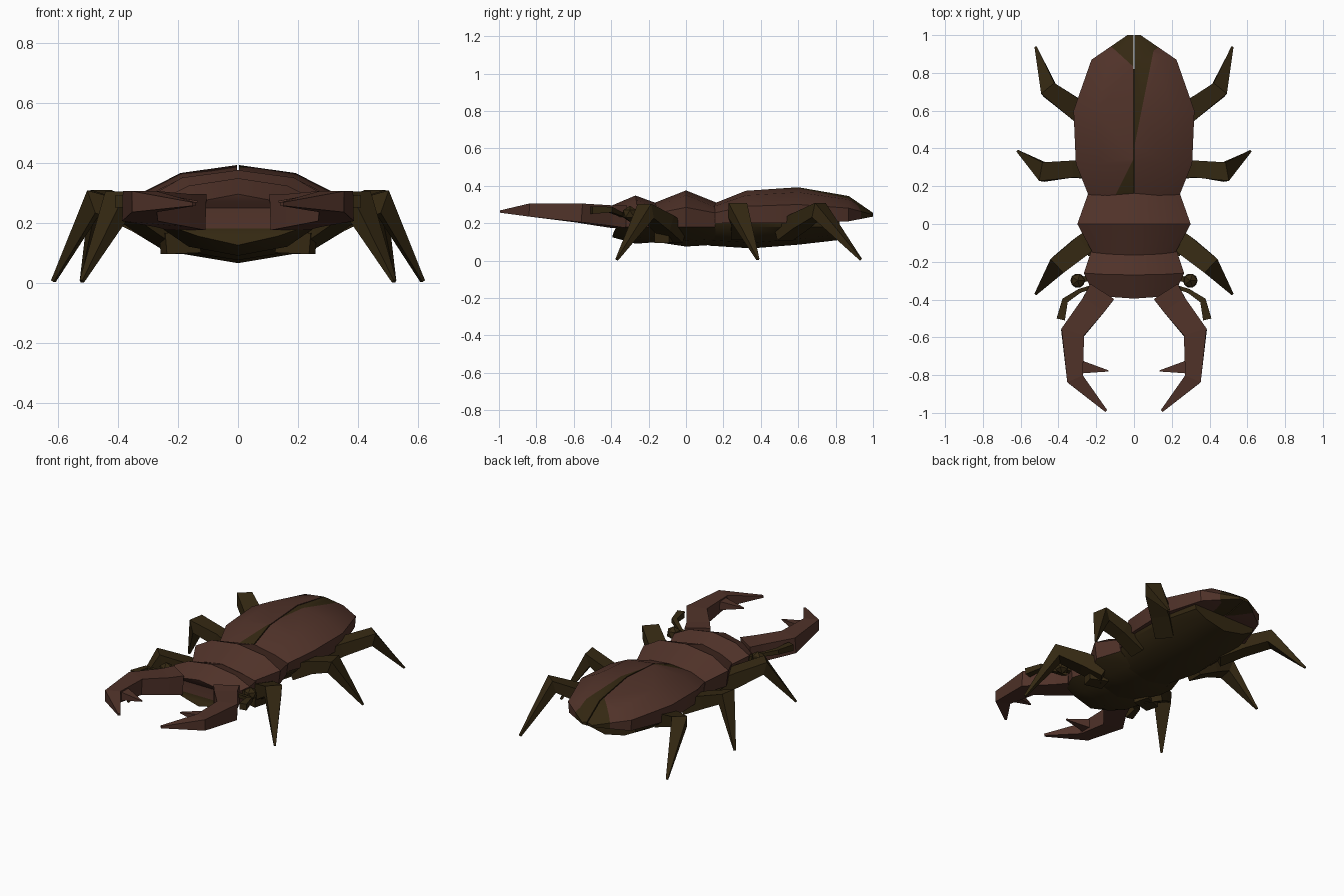
import bpy, bmesh
from mathutils import Vector

if "Cube" in bpy.data.objects:
    bpy.data.objects.remove(bpy.data.objects["Cube"])


def material(name, rgb):
    m = bpy.data.materials.new(name)
    m.diffuse_color = (*rgb, 1)
    m.use_nodes = True
    m.node_tree.nodes["Principled BSDF"].inputs["Base Color"].default_value = m.diffuse_color
    return m


BROWN = material("shell brown", (0.080, 0.032, 0.022))
OLIVE = material("dark olive", (0.034, 0.021, 0.006))


def finish(bm, name, mats, smooth=0.0):
    bmesh.ops.recalc_face_normals(bm, faces=bm.faces)
    me = bpy.data.meshes.new(name)
    bm.to_mesh(me)
    bm.free()
    for m in mats:
        me.materials.append(m)
    ob = bpy.data.objects.new(name, me)
    bpy.context.collection.objects.link(ob)
    if smooth:
        me.shade_smooth()
        me.set_sharp_from_angle(angle=smooth)
    return ob


def bridge(bm, rings):
    """Skin a list of closed vertex rings; returns nothing, caps left open."""
    for a, b in zip(rings, rings[1:]):
        n = len(a)
        for i in range(n):
            f = bm.faces.new((a[i], a[(i + 1) % n], b[(i + 1) % n], b[i]))
            f.material_index = i


def segment(name, stations, mats, brown_levels):
    """Body segment; stations are (y, half width, top z, bottom z, bow)."""
    bm = bmesh.new()
    rings = []
    for y, w, zt, zb, bow in stations:
        half = [(0, zt), (0.62, zt - 0.025), (1, 0.21 + (zt - 0.21) * 0.45),
                (0.95, 0.18), (0.62, zb + 0.03), (0, zb)]
        pts = half + [(-u, z) for u, z in half[-2:0:-1]]
        rings.append([bm.verts.new((u * w, y + bow * (1 - u * u), z)) for u, z in pts])
    bridge(bm, rings)
    # end caps as horizontal strips, so the colour break runs across them
    for r in (rings[0], rings[-1]):
        for i in range(5):
            loop = [r[i], r[i + 1], r[(9 - i) % 10], r[(10 - i) % 10]]
            f = bm.faces.new(list(dict.fromkeys(loop)))
            f.material_index = i
    # upper strips take the shell colour, lower strips the belly colour
    for f in bm.faces:
        level = min(f.material_index, 9 - f.material_index)
        level = f.material_index if f.material_index < 5 else level
        f.material_index = 0 if level < brown_levels else 1
    return finish(bm, name, mats, 0.6)


def limb(name, path, mat):
    """Four sided tapered bar; path points are (x, y, z, width, height)."""
    bm = bmesh.new()
    P = [Vector(p[:3]) for p in path]
    rings = []
    for i, p in enumerate(path):
        d1 = (P[i] - P[i - 1]).normalized() if i else Vector()
        d2 = (P[i + 1] - P[i]).normalized() if i + 1 < len(P) else Vector()
        t = (d1 + d2).normalized()
        s = t.cross(Vector((0, 0, 1))).normalized()
        u = s.cross(t)
        rings.append([bm.verts.new(P[i] + s * a * p[3] / 2 + u * b * p[4] / 2)
                      for a, b in ((-1, -1), (1, -1), (1, 1), (-1, 1))])
    bridge(bm, rings)
    bm.faces.new(rings[0])
    bm.faces.new(rings[-1])
    for f in bm.faces:
        f.material_index = 0
    return finish(bm, name, [mat])


# --- body ---
segment("abdomen", [(0.12, 0.23, 0.25, 0.08, 0), (0.35, 0.29, 0.26, 0.065, 0),
                    (0.60, 0.285, 0.26, 0.085, 0), (0.82, 0.225, 0.25, 0.11, 0)],
        [BROWN, OLIVE], 0)
segment("thorax", [(-0.15, 0.22, 0.31, 0.10, -0.015), (0.0, 0.30, 0.375, 0.075, 0),
                   (0.155, 0.245, 0.31, 0.085, 0.008)], [BROWN, OLIVE], 3)
segment("head", [(-0.37, 0.215, 0.295, 0.125, -0.025), (-0.26, 0.265, 0.348, 0.09, -0.01),
                 (-0.14, 0.225, 0.30, 0.10, 0)], [BROWN, OLIVE], 3)

# --- wing cases: two closed halves with a thin seam ---
CASE = [(0.15, 0.24, 0.305, 0.20), (0.32, 0.308, 0.373, 0.20), (0.60, 0.32, 0.392, 0.20),
        (0.87, 0.225, 0.345, 0.21), (1.0, 0.035, 0.255, 0.235)]
# olive patches: each is the side of a line (point, normal) where the normal points
PATCHES = {1: [((0.0, 0.40), (-0.40, 0.08)), ((0.05, 0.88), (-0.07, 0.10))],
           -1: [((0.0, 0.35), (0.20, -0.10)), ((0.0, 0.83), (0.10, 0.11))]}
for side, label in ((1, "right"), (-1, "left")):
    bm = bmesh.new()
    rings = []
    for y, w, zt, zb in CASE:
        h = zt - zb
        pts = [(0.003, zt), (0.6 * w, zt - 0.14 * h), (w, zb + 0.52 * h),
               (0.97 * w, zb), (0.003, zb)]
        rings.append([bm.verts.new((side * x, y, z)) for x, z in pts])
    bridge(bm, rings)
    bm.faces.new(rings[0])
    bm.faces.new(rings[-1])
    for co, no in PATCHES[side]:
        bmesh.ops.bisect_plane(bm, geom=bm.verts[:] + bm.edges[:] + bm.faces[:],
                               plane_co=(*co, 0), plane_no=(*no, 0))
    for f in bm.faces:
        c = f.calc_center_median()
        f.material_index = int(any((c.x - co[0]) * no[0] + (c.y - co[1]) * no[1] > 0
                                   for co, no in PATCHES[side]))
    finish(bm, label + "_wing_case", [BROWN, OLIVE], 0.6)

# --- paired parts ---
LEGS = {"front": [(0.18, -0.05, 0.14, 0.11, 0.10), (0.28, -0.12, 0.20, 0.11, 0.09),
                  (0.40, -0.215, 0.265, 0.10, 0.08), (0.52, -0.37, 0.005, 0.012, 0.012)],
        "middle": [(0.20, 0.29, 0.15, 0.10, 0.09), (0.34, 0.29, 0.22, 0.09, 0.08),
                   (0.48, 0.275, 0.27, 0.10, 0.08), (0.615, 0.385, 0.005, 0.012, 0.012)],
        "rear": [(0.20, 0.52, 0.15, 0.11, 0.09), (0.31, 0.61, 0.21, 0.11, 0.08),
                 (0.45, 0.71, 0.27, 0.09, 0.08), (0.52, 0.935, 0.005, 0.012, 0.012)]}
JAW = [(0.17, -0.36, 0.235, 0.15, 0.12), (0.215, -0.43, 0.24, 0.135, 0.11),
       (0.325, -0.575, 0.255, 0.125, 0.10), (0.312, -0.82, 0.27, 0.09, 0.07),
       (0.147, -0.99, 0.262, 0.014, 0.012)]
TOOTH = [(0.30, -0.755, 0.27, 0.08, 0.06), (0.26, -0.76, 0.27, 0.06, 0.05),
         (0.135, -0.778, 0.27, 0.006, 0.006)]
FEELER = [(0.23, -0.335, 0.24, 0.02, 0.02), (0.29, -0.355, 0.25, 0.022, 0.022),
          (0.365, -0.405, 0.272, 0.032, 0.03), (0.388, -0.505, 0.27, 0.045, 0.04)]
for side, label in ((1, "right"), (-1, "left")):
    def flip(path):
        return [(side * p[0], *p[1:]) for p in path]
    for place, path in LEGS.items():
        limb(f"{label}_{place}_leg", flip(path), OLIVE)
    # hip stub beneath the front leg
    limb(f"{label}_hip", flip([(0.14, -0.10, 0.14, 0.10, 0.08),
                               (0.25, -0.13, 0.13, 0.08, 0.07)]), OLIVE)
    limb(label + "_jaw", flip(JAW), BROWN)
    limb(label + "_jaw_tooth", flip(TOOTH), BROWN)
    limb(label + "_feeler", flip(FEELER), OLIVE)
    # faceted eye and its stalk
    bm = bmesh.new()
    bmesh.ops.create_icosphere(bm, subdivisions=1, radius=0.043)
    bmesh.ops.translate(bm, verts=bm.verts, vec=(side * 0.298, -0.30, 0.25))
    finish(bm, label + "_eye", [OLIVE])
    limb(label + "_eye_stalk", flip([(0.22, -0.28, 0.24, 0.03, 0.03),
                                     (0.29, -0.30, 0.25, 0.03, 0.03)]), OLIVE)
